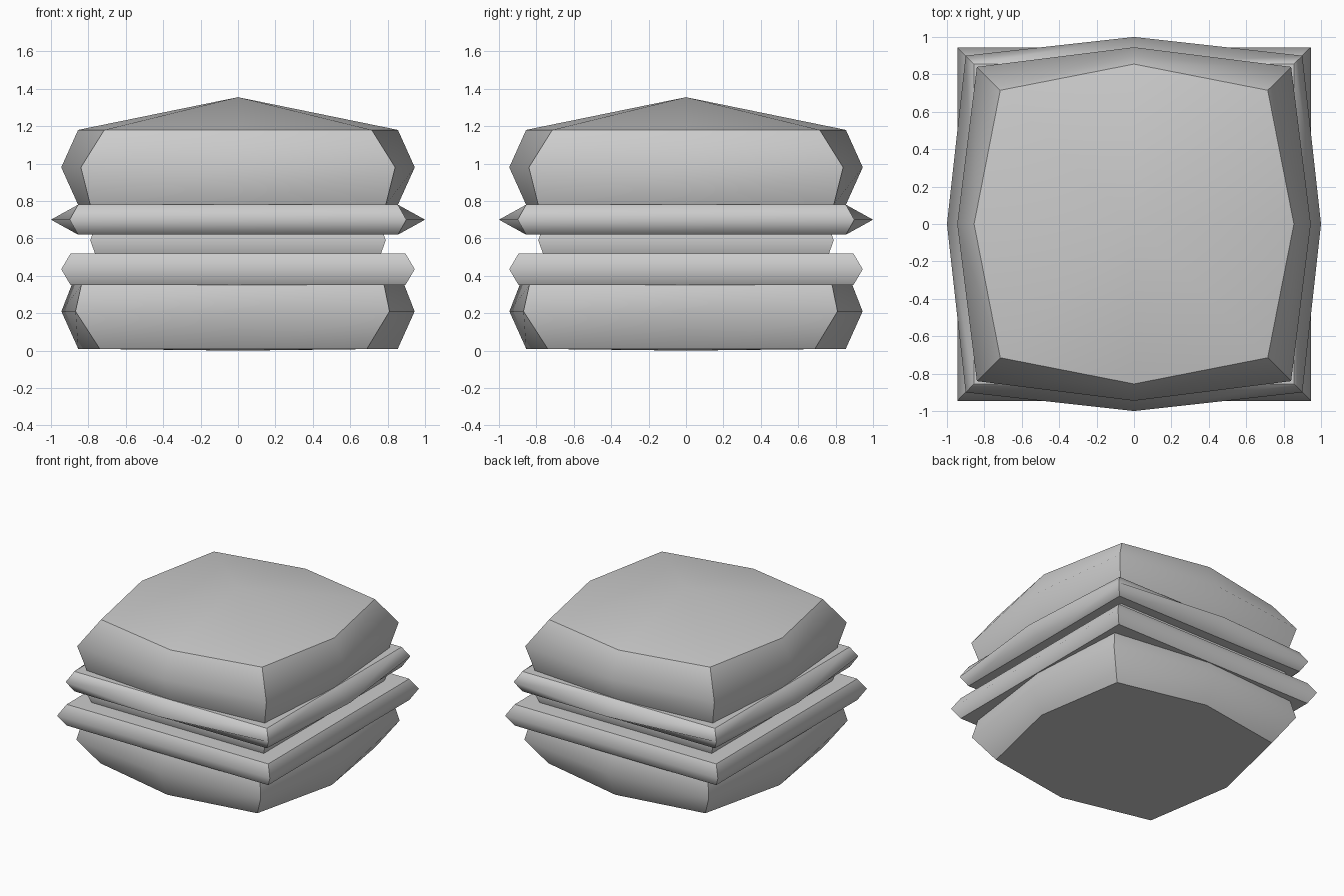
import bpy, bmesh, math
from mathutils import Matrix

if "Cube" in bpy.data.objects:
    bpy.data.objects.remove(bpy.data.objects["Cube"])


def layer(name, rings, top, bottom, turn=0.0):
    """Closed eight-point layer. rings = (z, corner, mid-side), low to high;
    top and bottom are the heights of the cap centres."""
    bm = bmesh.new()
    loops = []
    for z, c, m in rings:
        pts = [(m, 0), (c, c), (0, m), (-c, c), (-m, 0), (-c, -c), (0, -m), (c, -c)]
        loops.append([bm.verts.new((x, y, z)) for x, y in pts])
    for a, b in zip(loops, loops[1:]):
        for i in range(8):
            j = (i + 1) % 8
            bm.faces.new((a[i], a[j], b[j], b[i]))
    low = bm.verts.new((0, 0, bottom))
    high = bm.verts.new((0, 0, top))
    for i in range(8):
        j = (i + 1) % 8
        bm.faces.new((loops[0][j], loops[0][i], low))
        bm.faces.new((loops[-1][i], loops[-1][j], high))
    for f in bm.faces:
        f.smooth = True
    # crisp cap rims and upright corners, soft everywhere else
    for loop in (loops[0], loops[-1]):
        for i in range(8):
            bm.edges.get((loop[i], loop[(i + 1) % 8])).smooth = False
    for a, b in zip(loops, loops[1:]):
        for i in (1, 3, 5, 7):
            bm.edges.get((a[i], b[i])).smooth = False
    bm.transform(Matrix.Rotation(math.radians(turn), 4, 'Z'))
    bmesh.ops.recalc_face_normals(bm, faces=bm.faces)
    me = bpy.data.meshes.new(name)
    bm.to_mesh(me)
    bm.free()
    ob = bpy.data.objects.new(name, me)
    bpy.context.collection.objects.link(ob)
    return ob


# lower bun, turned slightly
layer("bottom_bun", [(0.01, 0.715, 0.855), (0.21, 0.84, 0.945), (0.35, 0.81, 0.89)],
      0.35, 0.0, turn=-2)
# square patty
layer("patty", [(0.35, 0.895, 0.895), (0.435, 0.945, 0.945), (0.52, 0.895, 0.895)],
      0.52, 0.35)
# smaller slice, mostly tucked away
layer("cheese", [(0.52, 0.765, 0.765), (0.59, 0.79, 0.79), (0.66, 0.765, 0.765)],
      0.66, 0.52)
# leaf layer, widest at the middle of each side
layer("lettuce", [(0.62, 0.855, 0.855), (0.70, 0.90, 1.0), (0.78, 0.855, 0.855)],
      0.78, 0.62)
# domed upper bun
layer("top_bun", [(0.78, 0.79, 0.855), (0.98, 0.84, 0.945), (1.18, 0.715, 0.855)],
      1.355, 0.78)
